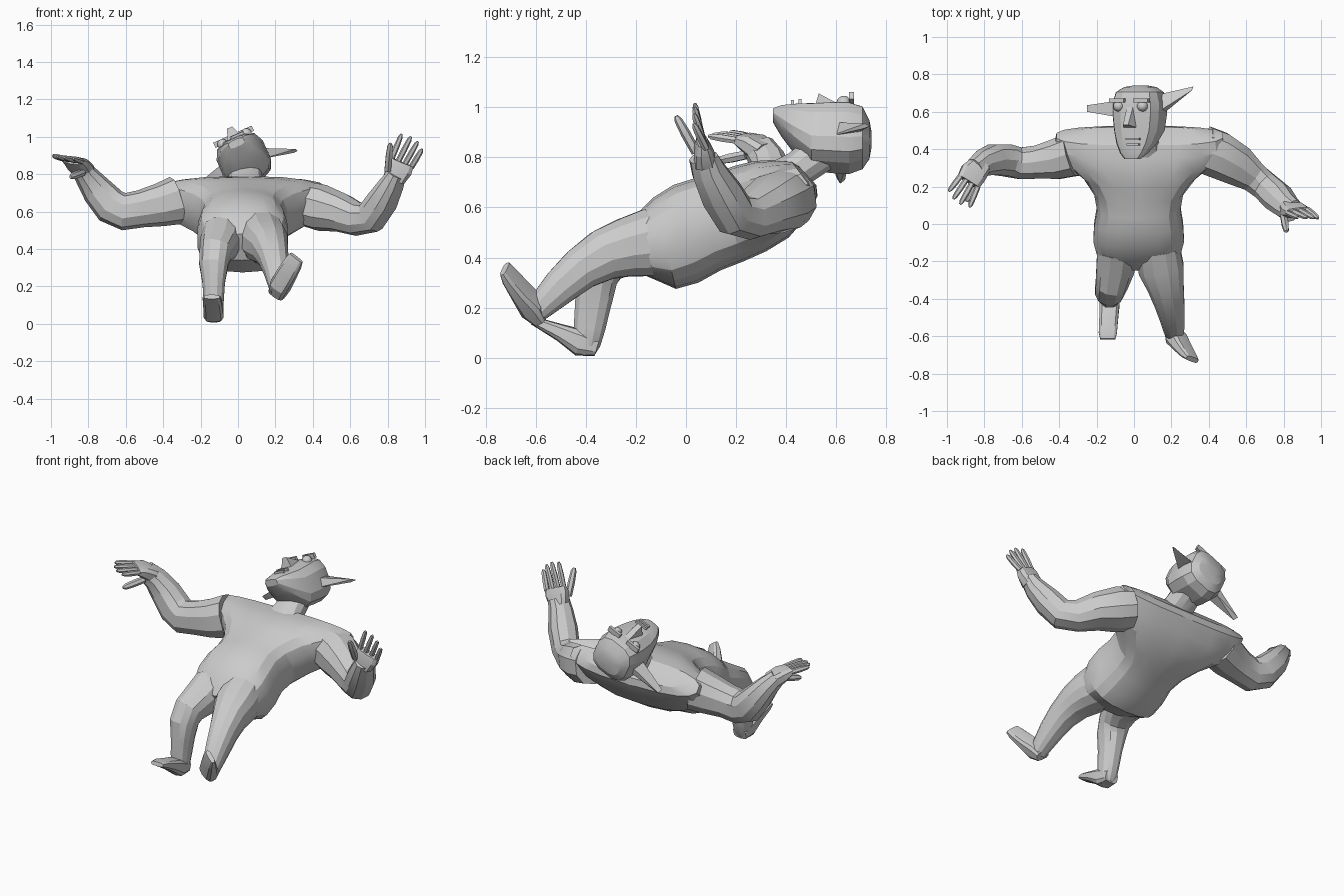
import bpy, bmesh, math
from mathutils import Vector, Matrix

V = Vector


def finish(name, bm, angle=22):
    bmesh.ops.recalc_face_normals(bm, faces=bm.faces[:])
    me = bpy.data.meshes.new(name)
    bm.to_mesh(me)
    bm.free()
    me.shade_smooth()
    me.set_sharp_from_angle(angle=math.radians(angle))
    ob = bpy.data.objects.new(name, me)
    bpy.context.collection.objects.link(ob)
    return ob


def loft(name, rings, n=14, p=0.8, mat=None):
    """Skin rings of (centre, half axis A, half axis B) and cap both ends."""
    bm = bmesh.new()
    loops = []
    for c, a, b in rings:
        loop = []
        for i in range(n):
            t = 2 * math.pi * (i + 0.5) / n
            co, si = math.cos(t), math.sin(t)
            co = math.copysign(abs(co) ** p, co)
            si = math.copysign(abs(si) ** p, si)
            loop.append(bm.verts.new(V(c) + V(a) * co + V(b) * si))
        loops.append(loop)
    for l0, l1 in zip(loops, loops[1:]):
        for i in range(n):
            j = (i + 1) % n
            bm.faces.new((l0[i], l0[j], l1[j], l1[i]))
    bm.faces.new(loops[0])
    bm.faces.new(loops[-1])
    if mat:
        bm.transform(mat)
    return finish(name, bm)


def tube(name, pts, hint, n=10, p=0.85):
    """Limb through (x, y, z, half width along hint, half thickness)."""
    cs = [V(q[:3]) for q in pts]
    rings = []
    for i, q in enumerate(pts):
        t = (cs[min(i + 1, len(cs) - 1)] - cs[max(i - 1, 0)]).normalized()
        a = V(hint)
        a = (a - t * a.dot(t)).normalized()
        rings.append((cs[i], a * q[3], t.cross(a) * q[4]))
    return loft(name, rings, n, p)


# torso: x range, front point (y, z), back point (y, z)
torso = [
    (-.14, .18, -.25, .48, -.19, .34),
    (-.20, .25, -.20, .57, -.12, .31),
    (-.22, .27, -.13, .64, -.04, .275),
    (-.215, .265, -.05, .69, .05, .30),
    (-.20, .25, .03, .715, .14, .35),
    (-.215, .265, .11, .735, .23, .385),
    (-.27, .33, .19, .765, .32, .425),
    (-.37, .43, .27, .785, .41, .48),
    (-.43, .49, .35, .79, .48, .56),
    (-.42, .48, .42, .785, .525, .645),
    (-.32, .38, .45, .765, .52, .69)]
loft("torso", [(((x0 + x1) / 2, (ty + by) / 2, (tz + bz) / 2),
                ((x1 - x0) / 2, 0, 0), (0, (ty - by) / 2, (tz - bz) / 2))
               for x0, x1, ty, tz, by, bz in torso], 18, 0.75)

# legs
tube("left_leg", [
    (-.09, -.15, .45, .11, .13), (-.10, -.24, .425, .105, .10),
    (-.12, -.32, .385, .088, .092), (-.13, -.355, .32, .08, .085),
    (-.13, -.37, .22, .062, .075), (-.13, -.385, .12, .055, .065),
    (-.13, -.395, .05, .05, .055), (-.13, -.39, .012, .035, .03)], (1, 0, 0), 12)
tube("left_foot", [
    (-.13, -.355, .04, .045, .035), (-.13, -.42, .06, .055, .055),
    (-.135, -.50, .10, .052, .035), (-.14, -.58, .135, .05, .022),
    (-.14, -.615, .145, .042, .012)], (1, 0, 0), 10, 0.6)
tube("right_leg", [
    (.13, -.14, .46, .12, .14), (.145, -.24, .44, .125, .12),
    (.17, -.33, .41, .10, .105), (.19, -.42, .355, .082, .088),
    (.205, -.50, .285, .068, .075), (.215, -.57, .215, .055, .058),
    (.22, -.605, .17, .045, .04)], (1, 0, 0), 12)
tube("right_foot", [
    (.205, -.575, .155, .045, .03), (.225, -.61, .20, .055, .05),
    (.26, -.66, .265, .055, .035), (.295, -.705, .325, .05, .024),
    (.312, -.724, .355, .042, .014)], (.85, -.4, -.35), 10, 0.6)

# arms
tube("left_arm", [
    (-.33, .37, .66, .12, .13), (-.42, .345, .635, .11, .115),
    (-.52, .33, .615, .092, .10), (-.61, .325, .60, .088, .10),
    (-.68, .34, .63, .088, .098), (-.75, .345, .71, .085, .085),
    (-.81, .325, .79, .072, .065), (-.85, .29, .84, .065, .05)], (0, 1, 0))
tube("right_arm", [
    (.37, .40, .64, .13, .12), (.45, .37, .62, .13, .125),
    (.55, .315, .595, .115, .105), (.64, .25, .56, .085, .09),
    (.71, .195, .57, .08, .088), (.77, .14, .655, .085, .08),
    (.82, .09, .745, .07, .062), (.85, .07, .80, .062, .045)], (.5, .8, 0))

# palms
tube("left_palm", [
    (-.82, .315, .815, .06, .05), (-.86, .27, .855, .075, .04),
    (-.885, .225, .875, .068, .022)], (-.8, .6, .1), 10, 0.7)
tube("right_palm", [
    (.835, .08, .775, .06, .05), (.86, .07, .83, .075, .038),
    (.875, .065, .865, .07, .022)], (.9, .1, -.4), 10, 0.7)


# fingers
def finger(name, a, b, hint, r=.015):
    a, b = V(a), V(b)
    pts = [(*a.lerp(b, t), r * s, r * s)
           for t, s in ((0, 1), (.5, 1.05), (.88, .85), (1, .4))]
    tube(name, pts, hint, 6)


for i in range(4):
    t = i / 3
    arch = .015 * math.sin(math.pi * t)
    finger(f"left_finger_{i + 1}",
           V((-.925, .26, .88)).lerp(V((-.835, .20, .868)), t),
           V((-.99, .175, .90)).lerp(V((-.88, .09, .885)), t) + V((-arch, -arch, 0)),
           (0, 0, 1))
    finger(f"right_finger_{i + 1}",
           V((.82, .06, .88)).lerp(V((.925, .08, .835)), t),
           V((.875, .035, 1.015)).lerp(V((.985, .03, .935)), t) + V((arch, 0, arch)),
           (0, 1, 0))
finger("left_thumb", (-.83, .24, .81), (-.895, .12, .785), (0, 0, 1), .019)
finger("right_thumb", (.80, .04, .82), (.815, -.04, .965), (1, 0, 0), .019)

# neck
tube("neck", [
    (.04, .37, .70, .13, .09), (.04, .45, .755, .095, .075),
    (.04, .54, .82, .085, .08)], (1, 0, 0), 12)

# head frame: local x = width, y = crown, z = face, rolled to one side
head = Matrix.Translation((.03, .56, .88)) @ Matrix.Rotation(math.radians(-24), 4, 'Y')
rows = [  # y, half width, back, front
    (-.212, .045, .075, .115), (-.18, .075, .02, .125),
    (-.13, .105, -.05, .128), (-.06, .128, -.125, .13),
    (.02, .138, -.135, .132), (.09, .138, -.14, .132),
    (.145, .122, -.12, .115), (.172, .085, -.08, .06), (.18, .04, -.04, .02)]
loft("head", [((0, y, (b + f) / 2), (w, 0, 0), (0, 0, (f - b) / 2))
              for y, w, b, f in rows], 12, 0.68, head)


def wedge(name, pts, base):
    """Pointed form from corner points, made as a convex hull."""
    bm = bmesh.new()
    for q in pts:
        bm.verts.new(q)
    bmesh.ops.convex_hull(bm, input=bm.verts[:])
    if base:
        bm.transform(base)
    return finish(name, bm)


def box(name, c, s):
    bm = bmesh.new()
    bmesh.ops.create_cube(bm, size=1)
    bm.transform(head @ Matrix.Translation(c) @ Matrix.Diagonal((*s, 1)))
    return finish(name, bm)


# face
wedge("nose", [(-.018, .07, .125), (.018, .07, .125), (-.04, -.045, .12),
               (.04, -.045, .12), (-.015, -.03, .185), (.015, -.03, .185)], head)
box("upper_lip", (.02, -.105, .13), (.08, .012, .02))
box("lower_lip", (.02, -.135, .128), (.07, .012, .02))
for side, s in (("left", -1), ("right", 1)):
    box(side + "_brow", (s * .07, .1, .132), (.085, .02, .03))
    bm = bmesh.new()
    bmesh.ops.create_uvsphere(bm, u_segments=10, v_segments=6, radius=.03)
    bm.transform(head @ Matrix.Translation((s * .07, .07, .118)))
    finish(side + "_eye", bm, 40)

# ears
wedge("right_ear", [(.12, .56, .88), (.12, .69, .90), (.13, .60, .94), (.14, .67, .93),
                    (.318, .735, .925), (.31, .715, .935), (.30, .71, .915)], None)
wedge("left_ear", [(-.08, .57, .86), (-.08, .66, .84), (-.08, .58, .79), (-.08, .65, .79),
                   (-.25, .635, .71), (-.25, .60, .72), (-.235, .615, .695)], None)
